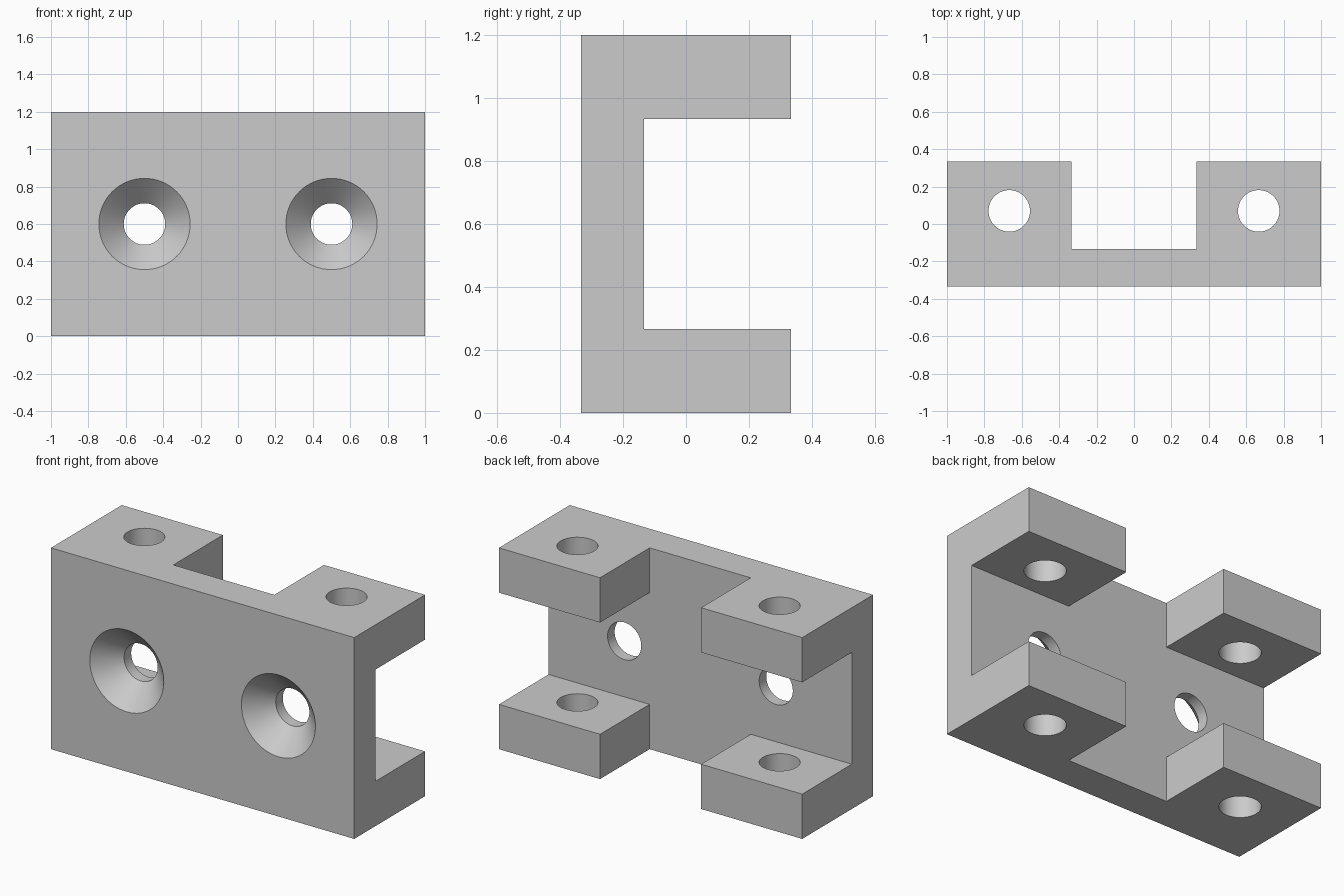
import bpy, bmesh, math
from mathutils import Matrix

if "Cube" in bpy.data.objects:
    bpy.data.objects.remove(bpy.data.objects["Cube"], do_unlink=True)

WIDTH, DEPTH, HEIGHT = 2.0, 0.667, 1.2
FRONT, BACK = -DEPTH / 2, DEPTH / 2
PLATE_BACK = FRONT + 0.2      # rear face of the thin plate
TAB = 0.267                   # tab thickness
HOLE = 0.111                  # bore radius
SINK = 0.244                  # countersink mouth radius
OVER = 0.1                    # cutter overshoot

grey = bpy.data.materials.new("light grey")
grey.use_nodes = True
colour = (0.6, 0.6, 0.6, 1)
grey.diffuse_color = colour
grey.node_tree.nodes["Principled BSDF"].inputs["Base Color"].default_value = colour


def add_object(name, bm):
    bmesh.ops.recalc_face_normals(bm, faces=bm.faces)
    mesh = bpy.data.meshes.new(name)
    bm.to_mesh(mesh)
    bm.free()
    mesh.materials.append(grey)
    obj = bpy.data.objects.new(name, mesh)
    bpy.context.scene.collection.objects.link(obj)
    return obj


def box(name, low, high):
    bm = bmesh.new()
    bmesh.ops.create_cube(bm, size=1)
    for v in bm.verts:
        v.co = [high[i] if v.co[i] > 0 else low[i] for i in range(3)]
    return add_object(name, bm)


def lathe(name, profile, matrix, sides=64):
    """Closed solid turned about z from (radius, height) points."""
    bm = bmesh.new()
    rings = []
    for radius, height in profile:
        rings.append([bm.verts.new((radius * math.cos(math.tau * i / sides),
                                    radius * math.sin(math.tau * i / sides), height))
                      for i in range(sides)])
    for a, b in zip(rings, rings[1:]):
        for i in range(sides):
            j = (i + 1) % sides
            bm.faces.new((a[i], a[j], b[j], b[i]))
    bm.faces.new(rings[0])
    bm.faces.new(rings[-1])
    bm.transform(matrix)
    return add_object(name, bm)


# Solid block, later cut to shape
bracket = box("mounting_bracket", (-WIDTH / 2, FRONT, 0), (WIDTH / 2, BACK, HEIGHT))

# Upright and sideways channels leave a plate with four corner tabs
cutters = [
    box("upright_channel", (-WIDTH / 6, PLATE_BACK, -OVER),
        (WIDTH / 6, BACK + OVER, HEIGHT + OVER)),
    box("side_channel", (-WIDTH / 2 - OVER, PLATE_BACK, TAB),
        (WIDTH / 2 + OVER, BACK + OVER, HEIGHT - TAB)),
]

# Countersunk holes through the plate, plain holes through the tabs
slope = SINK - HOLE
sink_profile = [(SINK + OVER, -OVER), (HOLE, slope), (HOLE, 0.2 + OVER)]
bore_profile = [(HOLE, -OVER), (HOLE, HEIGHT + OVER)]
for side, label in ((1, "left"), (-1, "right")):
    facing_back = Matrix.Translation((side * 0.5, FRONT, HEIGHT / 2)) @ Matrix.Rotation(-math.pi / 2, 4, "X")
    cutters.append(lathe(label + "_countersink", sink_profile, facing_back))
    upright = Matrix.Translation((side * 0.667, 0.07, 0))
    cutters.append(lathe(label + "_tab_bore", bore_profile, upright))

# Cut, then discard the cutters
bpy.ops.object.select_all(action="DESELECT")
bpy.context.view_layer.objects.active = bracket
bracket.select_set(True)
for cutter in cutters:
    cutter.hide_render = True
    mod = bracket.modifiers.new(cutter.name, "BOOLEAN")
    mod.operation = "DIFFERENCE"
    mod.solver = "EXACT"
    mod.object = cutter
    bpy.ops.object.modifier_apply(modifier=mod.name)
    bpy.data.objects.remove(cutter, do_unlink=True)

bpy.ops.object.shade_smooth_by_angle(angle=math.radians(30))
